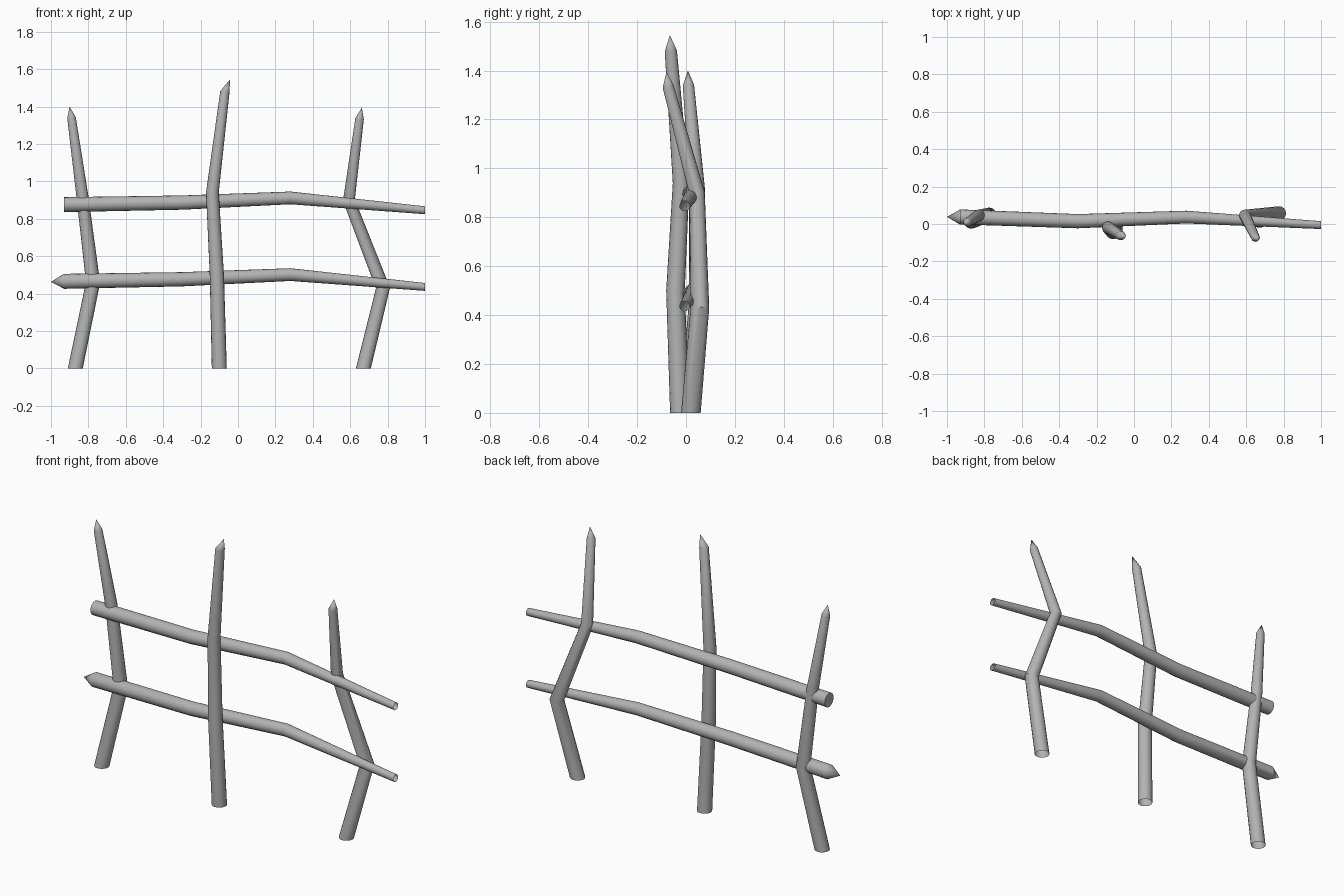
import bpy
import bmesh
import math
from mathutils import Vector

cube = bpy.data.objects.get("Cube")
if cube:
    bpy.data.objects.remove(cube, do_unlink=True)

SIDES = 16

wood = bpy.data.materials.new("grey_wood")
wood.use_nodes = True
wood.diffuse_color = (0.45, 0.45, 0.45, 1)
wood.node_tree.nodes["Principled BSDF"].inputs["Base Color"].default_value = (0.45, 0.45, 0.45, 1)


def stick(name, stations, axis, tip=None, cap_start=False, cap_end=False):
    """Sweep a round section through (x, y, z, radius) stations; axis squares the plain ends."""
    bm = bmesh.new()
    axis = Vector(axis)
    points = [Vector(s[:3]) for s in stations]
    rings = []
    for i, p in enumerate(points):
        steps = []
        if i > 0:
            steps.append((p - points[i - 1]).normalized())
        if i < len(points) - 1:
            steps.append((points[i + 1] - p).normalized())
        tangent = sum(steps, Vector()).normalized()
        if i == 0 or (i == len(points) - 1 and tip is None):
            tangent = axis
        u = tangent.cross(Vector((0, 1, 0))).normalized()
        v = tangent.cross(u)
        ring = []
        for k in range(SIDES):
            a = math.tau * k / SIDES
            ring.append(bm.verts.new(p + stations[i][3] * (u * math.cos(a) + v * math.sin(a))))
        rings.append(ring)
    for low, high in zip(rings, rings[1:]):
        for k in range(SIDES):
            n = (k + 1) % SIDES
            bm.faces.new((low[k], low[n], high[n], high[k]))
    # sharpened point
    if tip:
        apex = bm.verts.new(tip)
        for k in range(SIDES):
            bm.faces.new((rings[-1][k], rings[-1][(k + 1) % SIDES], apex))
    if cap_start:
        bm.faces.new(rings[0][::-1])
    if cap_end:
        bm.faces.new(rings[-1])
    bmesh.ops.recalc_face_normals(bm, faces=bm.faces[:])
    mesh = bpy.data.meshes.new(name)
    bm.to_mesh(mesh)
    bm.free()
    mesh.materials.append(wood)
    obj = bpy.data.objects.new(name, mesh)
    bpy.context.collection.objects.link(obj)
    bpy.ops.object.select_all(action='DESELECT')
    obj.select_set(True)
    bpy.context.view_layer.objects.active = obj
    bpy.ops.object.shade_smooth_by_angle(angle=math.radians(30))
    return obj


# Upright posts, open at the foot and sharpened at the top
UP = (0, 0, 1)
stick("right_post", [(-0.87, 0.015, 0, 0.04), (-0.775, 0.05, 0.46, 0.038),
                     (-0.832, 0.045, 0.92, 0.032), (-0.89, 0.01, 1.34, 0.023)],
      UP, tip=(-0.9, 0.008, 1.4))
stick("middle_post", [(-0.1, -0.025, 0, 0.04), (-0.113, -0.043, 0.5, 0.038),
                      (-0.137, -0.02, 0.94, 0.034), (-0.07, -0.062, 1.48, 0.025)],
      UP, tip=(-0.043, -0.066, 1.545))
stick("left_post", [(0.67, 0.02, 0, 0.04), (0.775, 0.057, 0.43, 0.038),
                    (0.593, 0.045, 0.9, 0.032), (0.65, -0.073, 1.335, 0.023)],
      UP, tip=(0.662, -0.08, 1.395))

# Cross rails, tapering towards the thin end
ALONG = (-1, 0, 0)


def rail(name, drop, tip=None, cap_end=False):
    stations = [(1.0, -0.006, 0.846, 0.021), (0.28, 0.037, 0.912, 0.034),
                (-0.3, 0.015, 0.887, 0.038), (-0.93, 0.038, 0.876, 0.04)]
    stick(name, [(x, y, z - drop, r) for x, y, z, r in stations], ALONG, tip, False, cap_end)


rail("upper_rail", 0, cap_end=True)
rail("lower_rail", 0.41, tip=(-1.0, 0.038, 0.463))
